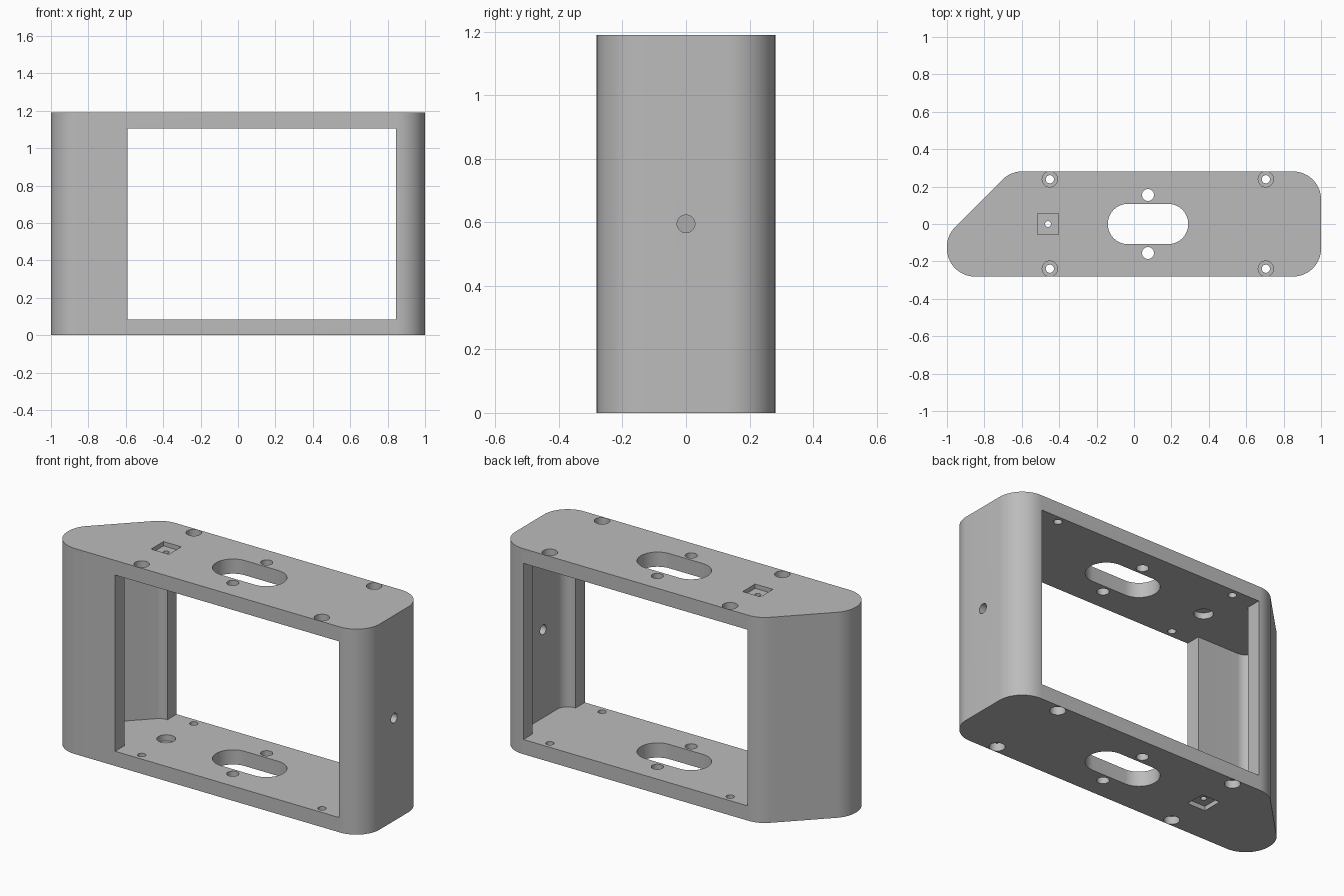
import bpy
import bmesh
import math
from mathutils import Vector, Matrix

if "Cube" in bpy.data.objects:
    bpy.data.objects.remove(bpy.data.objects["Cube"], do_unlink=True)

HEIGHT, HALF_Y, WALL = 1.19, 0.281, 0.085
MID = HEIGHT / 2

grey = bpy.data.materials.new("plain grey")
grey.use_nodes = True
colour = (0.5, 0.5, 0.5, 1)
grey.diffuse_color = colour
grey.node_tree.nodes["Principled BSDF"].inputs["Base Color"].default_value = colour


def rounded(corners, steps=16):
    """Turn (x, y, radius) corners into an outline with filleted corners."""
    outline = []
    for i, (x, y, r) in enumerate(corners):
        p = Vector((x, y))
        if r == 0:
            outline.append(p)
            continue
        u = (Vector(corners[i - 1][:2]) - p).normalized()
        v = (Vector(corners[(i + 1) % len(corners)][:2]) - p).normalized()
        half = u.angle(v) / 2
        centre = p + (u + v).normalized() * r / math.sin(half)
        d0 = p + u * r / math.tan(half) - centre
        d1 = p + v * r / math.tan(half) - centre
        sweep = d0.angle(d1)
        for k in range(steps + 1):
            a = sweep * k / steps
            outline.append(centre + (d0 * math.sin(sweep - a) + d1 * math.sin(a)) / math.sin(sweep))
    return outline


def prism(name, outline, z0, z1):
    bm = bmesh.new()
    face = bm.faces.new([bm.verts.new((p[0], p[1], z0)) for p in outline])
    top = bmesh.ops.extrude_face_region(bm, geom=[face])["geom"]
    bmesh.ops.translate(bm, vec=(0, 0, z1 - z0),
                        verts=[g for g in top if isinstance(g, bmesh.types.BMVert)])
    bmesh.ops.recalc_face_normals(bm, faces=bm.faces)
    mesh = bpy.data.meshes.new(name)
    bm.to_mesh(mesh)
    bm.free()
    obj = bpy.data.objects.new(name, mesh)
    bpy.context.collection.objects.link(obj)
    mesh.materials.append(grey)
    return obj


def circle(x, y, r, n=32):
    return [(x + r * math.cos(2 * math.pi * k / n), y + r * math.sin(2 * math.pi * k / n))
            for k in range(n)]


def cut(body, cutter):
    cutter.hide_render = True
    bpy.context.view_layer.objects.active = body
    mod = body.modifiers.new("cut", "BOOLEAN")
    mod.operation = "DIFFERENCE"
    mod.solver = "EXACT"
    mod.object = cutter
    bpy.ops.object.modifier_apply(modifier=mod.name)
    bpy.data.objects.remove(cutter, do_unlink=True)


# Outer shell with a chamfered back corner
R = 0.15
housing = prism("housing", rounded([
    (1, -HALF_Y, R), (1, HALF_Y, R), (-0.66, HALF_Y, R),
    (-1, -0.06, R), (-1, -HALF_Y, R)]), 0, HEIGHT)

# Cavity following the walls, open through front and back windows
iy, ix, ir = HALF_Y - WALL, 1 - WALL, R - WALL
left, right, out = -0.59, 0.845, 0.4
cut(housing, prism("cavity", rounded([
    (right, -out, 0), (right, -iy, 0), (ix, -iy, ir), (ix, iy, ir),
    (right, iy, 0), (right, out, 0), (left, out, 0), (left, iy, 0),
    (-0.624, iy, ir), (-ix, -0.095, ir), (-ix, -iy, ir),
    (left, -iy, 0), (left, -out, 0)]), WALL, HEIGHT - WALL))

# Holes through the bottom and top plates
SLOT_X, SLOT_R = 0.075, 0.108
slot = rounded([(-0.14, -SLOT_R, SLOT_R - 0.0001), (0.29, -SLOT_R, SLOT_R - 0.0001),
                (0.29, SLOT_R, SLOT_R - 0.0001), (-0.14, SLOT_R, SLOT_R - 0.0001)])
cut(housing, prism("slot", slot, -0.1, HEIGHT + 0.1))
for side in (-1, 1):
    cut(housing, prism("slot_pin_hole", circle(SLOT_X, side * 0.155, 0.032), -0.1, HEIGHT + 0.1))

SX, SQ = -0.46, 0.057
square = [(SX - SQ, -SQ), (SX + SQ, -SQ), (SX + SQ, SQ), (SX - SQ, SQ)]


def plate_cut(name, outline, depth0, depth1):
    """Cut both plates between two depths below their outer faces."""
    cut(housing, prism(name, outline, depth0, depth1))
    cut(housing, prism(name, outline, HEIGHT - depth1, HEIGHT - depth0))


# Counterbored screw holes
for x in (-0.45, 0.705):
    for side in (-1, 1):
        plate_cut("screw_hole", circle(x, side * 0.239, 0.022), -0.1, WALL + 0.1)
        plate_cut("counterbore", circle(x, side * 0.239, 0.041), -0.1, 0.045)

# Square pocket outside, round recess inside, small hole between
plate_cut("pocket", square, -0.1, 0.025)
plate_cut("pocket_hole", circle(SX, 0, 0.016), -0.1, WALL + 0.1)
plate_cut("inner_recess", circle(SX, 0, 0.05), 0.05, WALL + 0.1)

# Round hole through the flat end wall
end_hole = prism("end_hole", circle(0, 0, 0.028), 0.8, 1.1)
end_hole.matrix_world = Matrix.Translation((0, 0, MID)) @ Matrix.Rotation(math.pi / 2, 4, "Y")
bpy.context.view_layer.update()
cut(housing, end_hole)

# Smooth fillets, crisp edges
bpy.ops.object.select_all(action="DESELECT")
housing.select_set(True)
bpy.context.view_layer.objects.active = housing
bpy.ops.object.shade_smooth_by_angle(angle=math.radians(30))
